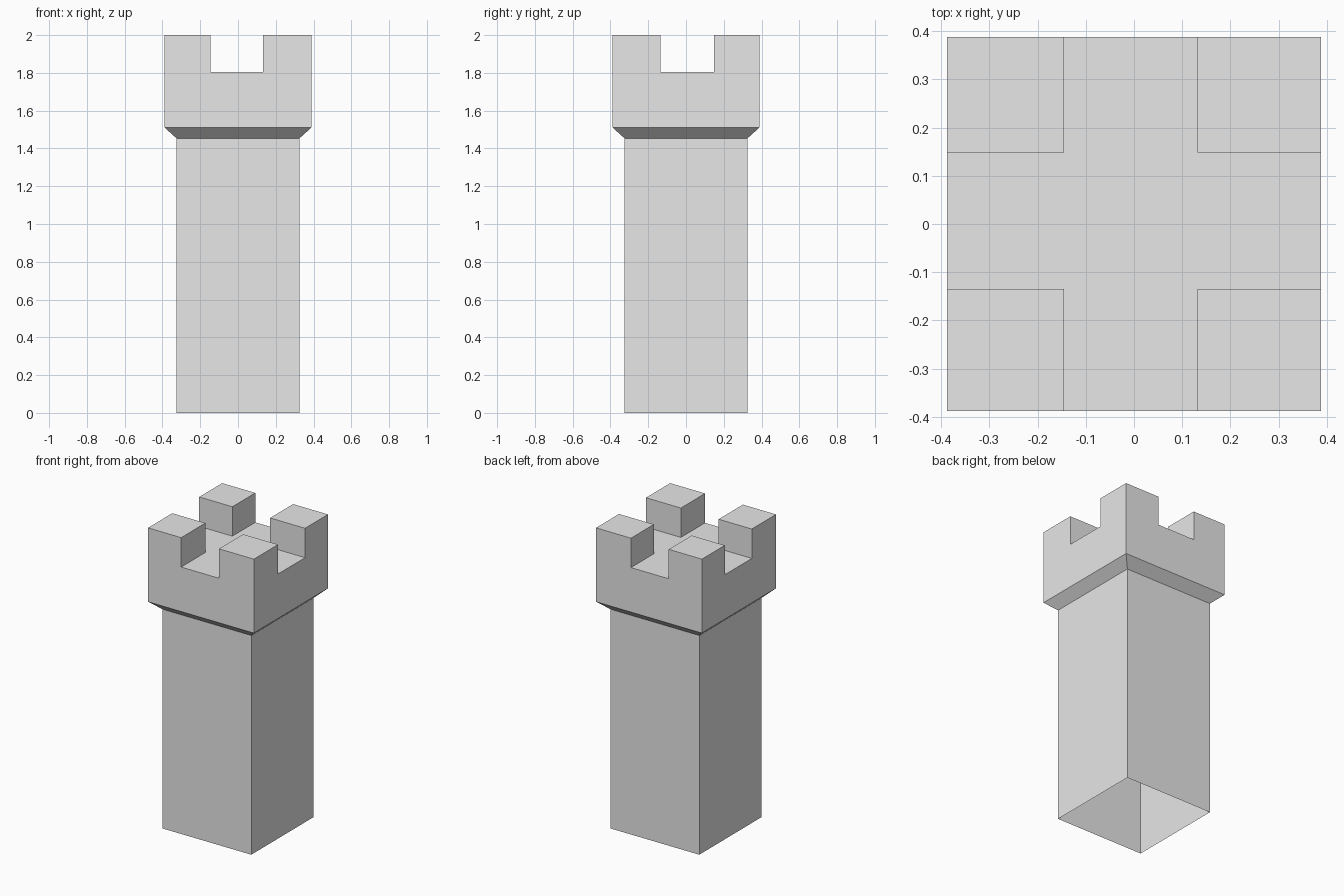
import bpy
import bmesh

cube = bpy.data.objects.get("Cube")
if cube:
    bpy.data.objects.remove(cube, do_unlink=True)

stone = bpy.data.materials.new("grey_stone")
stone.use_nodes = True
colour = (0.8, 0.8, 0.8, 1)
stone.diffuse_color = colour
stone.node_tree.nodes["Principled BSDF"].inputs["Base Color"].default_value = colour

HEAD, SHAFT = 0.388, 0.325
DECK_Z, HEAD_Z, SHAFT_Z, TOP_Z = 1.805, 1.51, 1.453, 2.0
xs = (-HEAD, -0.145, 0.132, HEAD)
ys = (-HEAD, -0.135, 0.148, HEAD)

bm = bmesh.new()

# Deck: a three by three grid of faces
grid = [[bm.verts.new((x, y, DECK_Z)) for x in xs] for y in ys]
cells = {}
for j in range(3):
    for i in range(3):
        cells[i, j] = bm.faces.new((grid[j][i], grid[j][i + 1],
                                    grid[j + 1][i + 1], grid[j + 1][i]))
rim = [e for e in bm.edges if e.is_boundary]

# Battlements: raise the four corner cells
corners = [cells[i, j] for i in (0, 2) for j in (0, 2)]
raised = bmesh.ops.extrude_discrete_faces(bm, faces=corners)["faces"]
for face in raised:
    for v in face.verts:
        v.co.z = TOP_Z


def wall_down(edges, z, scale):
    """Extend the outer wall down to a new height and width."""
    geom = bmesh.ops.extrude_edge_only(bm, edges=edges)["geom"]
    for v in (g for g in geom if isinstance(g, bmesh.types.BMVert)):
        v.co = (v.co.x * scale, v.co.y * scale, z)
    return [g for g in geom if isinstance(g, bmesh.types.BMEdge)]


# Extruding a face can replace it, so find the outer rim at deck height again
rim = [e for e in bm.edges
       if all(abs(v.co.z - DECK_Z) < 1e-4 for v in e.verts)
       and any(all(abs(v.co[a] - s * HEAD) < 1e-4 for v in e.verts)
               for a in (0, 1) for s in (-1, 1))]

# Head wall, sloping corbel and hollow shaft, open underneath
rim = wall_down(rim, HEAD_Z, 1)
rim = wall_down(rim, SHAFT_Z, SHAFT / HEAD)
wall_down(rim, 0, 1)

# Merge the flat panels into clean faces
bmesh.ops.remove_doubles(bm, verts=bm.verts, dist=1e-5)
bmesh.ops.recalc_face_normals(bm, faces=bm.faces)
bmesh.ops.dissolve_limit(bm, angle_limit=0.01, verts=bm.verts, edges=bm.edges)

mesh = bpy.data.meshes.new("tower")
bm.to_mesh(mesh)
bm.free()
mesh.materials.append(stone)
tower = bpy.data.objects.new("tower", mesh)
bpy.context.collection.objects.link(tower)
